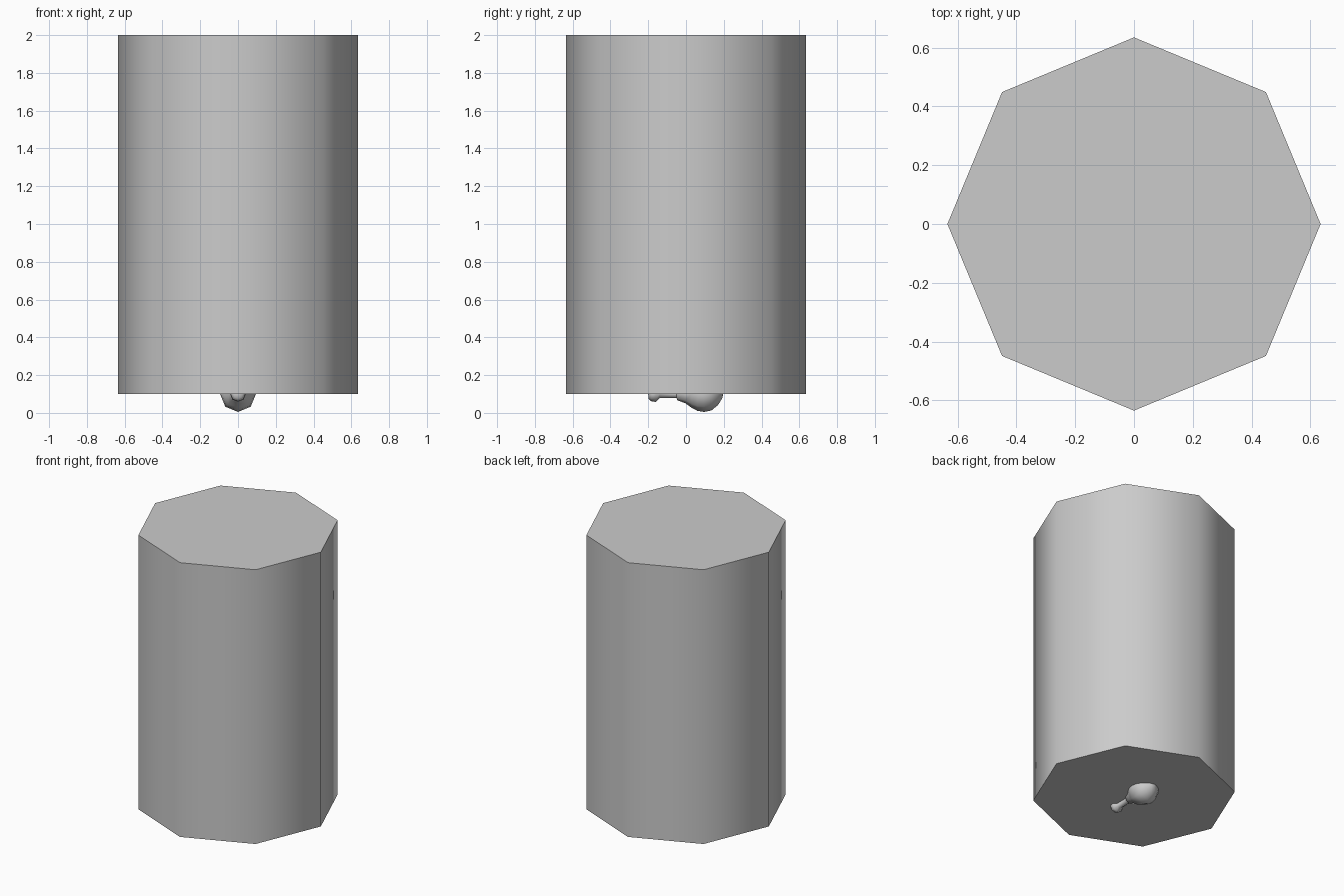
import bpy, bmesh, math

if "Cube" in bpy.data.objects:
    bpy.data.objects.remove(bpy.data.objects["Cube"])

SIDES = 8


def finish(name, bm):
    bmesh.ops.recalc_face_normals(bm, faces=bm.faces)
    mesh = bpy.data.meshes.new(name)
    bm.to_mesh(mesh)
    bm.free()
    obj = bpy.data.objects.new(name, mesh)
    bpy.context.collection.objects.link(obj)
    bpy.ops.object.select_all(action='DESELECT')
    obj.select_set(True)
    bpy.context.view_layer.objects.active = obj
    bpy.ops.object.shade_smooth_by_angle(angle=math.radians(60))
    return obj


def lathe_y(name, profile, z):
    """Turn (y, radius) points around a horizontal axis at height z; ends close to a point."""
    bm = bmesh.new()
    rings = []
    for y, r in profile:
        if r == 0:
            rings.append([bm.verts.new((0, y, z))] * SIDES)
        else:
            rings.append([bm.verts.new((r * math.cos(a), y, z + r * math.sin(a)))
                          for a in (math.tau * i / SIDES for i in range(SIDES))])
    for a, b in zip(rings, rings[1:]):
        for i in range(SIDES):
            j = (i + 1) % SIDES
            bm.faces.new(list(dict.fromkeys((a[i], a[j], b[j], b[i]))))
    return finish(name, bm)


# Tall octagonal column with a corner on each axis
def prism(name, radius, z0, z1):
    bm = bmesh.new()
    bottom = [bm.verts.new((radius * math.cos(math.tau * i / SIDES),
                            radius * math.sin(math.tau * i / SIDES), z0))
              for i in range(SIDES)]
    face = bm.faces.new(bottom)
    new = bmesh.ops.extrude_face_region(bm, geom=[face])['geom']
    bmesh.ops.translate(bm, vec=(0, 0, z1 - z0),
                        verts=[v for v in new if isinstance(v, bmesh.types.BMVert)])
    # keep the bottom cap closed
    if not any(all(abs(v.co.z - z0) < 1e-5 for v in f.verts) for f in bm.faces):
        bm.faces.new([v for v in bm.verts if abs(v.co.z - z0) < 1e-5])
    return finish(name, bm)


prism("octagonal_column", 0.635, 0.1, 2.0)

# Drumstick shape half sunk into the underside: knob, thin neck, rounded bulb
lathe_y("drumstick",
        [(-0.2, 0), (-0.198, 0.025), (-0.185, 0.038), (-0.16, 0.042), (-0.14, 0.022),
         (-0.05, 0.022), (-0.045, 0.034), (-0.005, 0.048), (0.03, 0.073),
         (0.06, 0.089), (0.095, 0.095), (0.135, 0.087), (0.17, 0.058),
         (0.192, 0.022), (0.197, 0)], 0.1)
